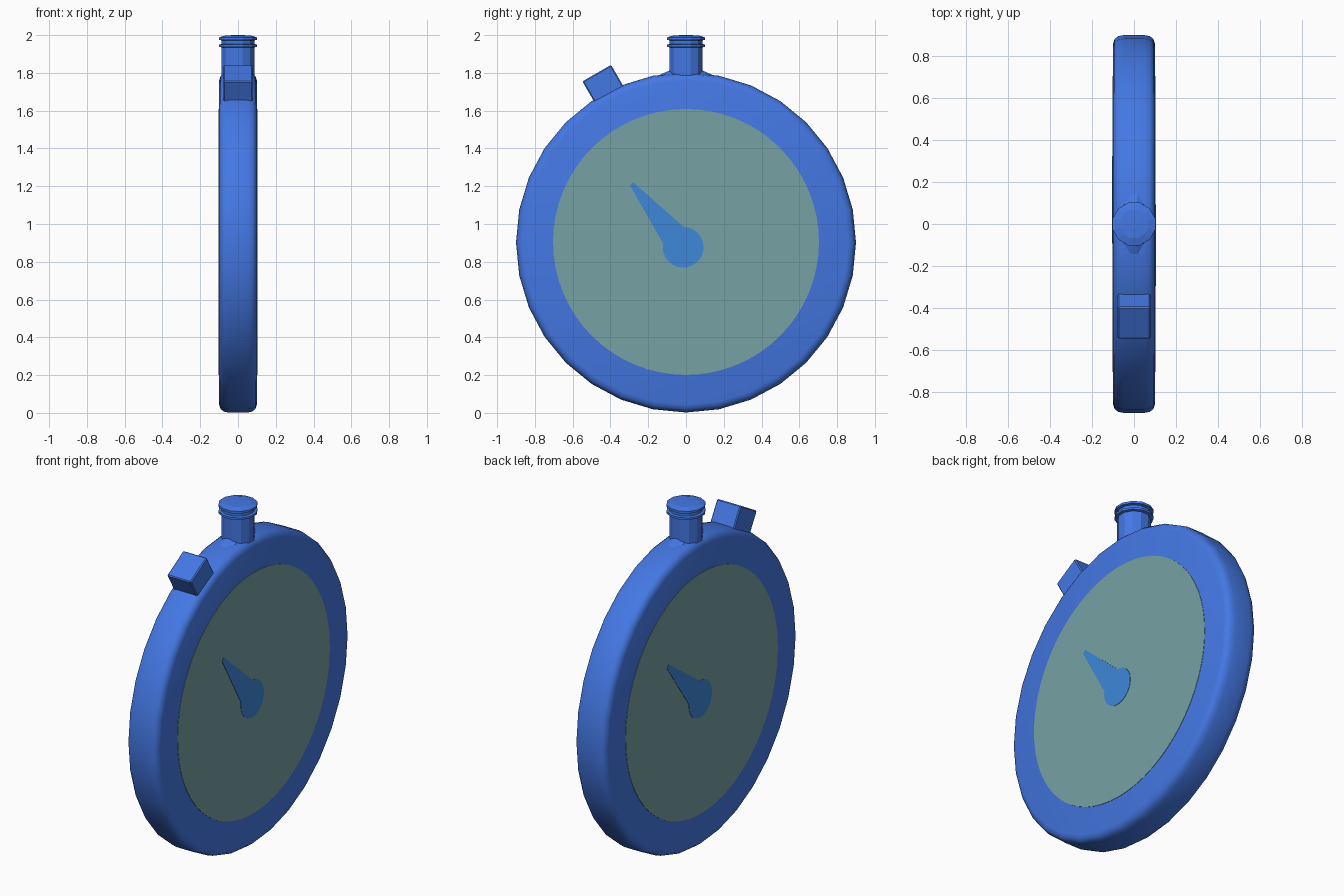
import bpy, bmesh, math
from mathutils import Matrix

if "Cube" in bpy.data.objects:
    bpy.data.objects.remove(bpy.data.objects["Cube"])

CZ = 0.902  # height of the case centre


def material(name, rgb):
    m = bpy.data.materials.new(name)
    lin = [((c / 255 + 0.055) / 1.055) ** 2.4 for c in rgb]
    m.diffuse_color = (*lin, 1)
    m.use_nodes = True
    m.node_tree.nodes["Principled BSDF"].inputs["Base Color"].default_value = m.diffuse_color
    return m


BLUE = material("case_blue", (68, 120, 228))
TEAL = material("dial_grey_teal", (118, 161, 164))
LIGHT = material("needle_light_blue", (62, 135, 218))


def make(name, verts, faces, mat, smooth=None):
    me = bpy.data.meshes.new(name)
    me.from_pydata(verts, [], faces)
    bm = bmesh.new()
    bm.from_mesh(me)
    bmesh.ops.recalc_face_normals(bm, faces=bm.faces)
    bm.to_mesh(me)
    bm.free()
    me.materials.append(mat)
    ob = bpy.data.objects.new(name, me)
    bpy.context.collection.objects.link(ob)
    if smooth:
        bpy.ops.object.select_all(action='DESELECT')
        bpy.context.view_layer.objects.active = ob
        ob.select_set(True)
        bpy.ops.object.shade_smooth_by_angle(angle=math.radians(smooth))
    return ob


def lathe(profile, n, place, offset=0.0):
    """Closed turned solid from (radius, height) points."""
    verts, faces = [], []
    for r, h in profile:
        for i in range(n):
            a = 2 * math.pi * (i + offset) / n
            verts.append(place(r * math.sin(a), r * math.cos(a), h))
    for j in range(len(profile) - 1):
        for i in range(n):
            k = (i + 1) % n
            faces.append((j * n + i, j * n + k, (j + 1) * n + k, (j + 1) * n + i))
    last = (len(profile) - 1) * n
    faces += [tuple(range(n)), tuple(range(last, last + n))]
    return verts, faces


# round case with softened rim
half = [(0.858, 0.1), (0.882, 0.092), (0.895, 0.075), (0.9, 0.05)]
profile = half + [(r, -h) for r, h in reversed(half)]
make("case", *lathe(profile, 32, lambda u, v, h: (h, u, CZ + v)), BLUE, 35)

# dial and needle on each side (back is the front turned half round)
for side, label, tip in ((1, "front", (-0.287, 1.212)), (-1, "back", (-0.315, 1.18))):
    disc = [(0.704, 0.095), (0.704, 0.102)]
    make("dial_" + label,
         *lathe(disc, 64, lambda u, v, h: (side * h, side * u, CZ + 0.003 + v)), TEAL)
    # teardrop outline: round hub joined to a pointed tip
    hy, hz, hr = -0.015, 0.877, 0.108
    ang = math.atan2(tip[1] - hz, tip[0] - hy)
    ca, sa = math.cos(ang), math.sin(ang)
    length = math.hypot(tip[0] - hy, tip[1] - hz)
    pts = [(length, -0.012), (length, 0.012), (0.13, 0.062)]
    pts += [(hr * math.cos(math.radians(d)), hr * math.sin(math.radians(d)))
            for d in range(40, 321, 14)]
    pts += [(0.13, -0.062)]
    n = len(pts)
    verts = [(side * x, side * (hy + p * ca - q * sa), hz + p * sa + q * ca)
             for x in (0.1, 0.104) for p, q in pts]
    faces = [tuple(range(n)), tuple(range(n, 2 * n))]
    faces += [(i, (i + 1) % n, (i + 1) % n + n, i + n) for i in range(n)]
    make("needle_" + label, verts, faces, LIGHT)

# winding stem with two rings and a low cap
stem = [(0.09, 1.75), (0.09, 1.935), (0.105, 1.938), (0.105, 1.95), (0.09, 1.953),
        (0.09, 1.972), (0.105, 1.975), (0.105, 1.988), (0.07, 1.998), (0.02, 2.0)]
make("stem", *lathe(stem, 12, lambda u, v, h: (u, v, h), 0.5), BLUE)

# slight swelling of the rim where the stem meets it
collar = [(0.19, 1.77), (0.092, 1.812)]
make("stem_collar", *lathe(collar, 12, lambda u, v, h: (u * 0.45, v * 1.0, h), 0.5), BLUE)

# square push button, tilted 30 degrees
bm = bmesh.new()
bmesh.ops.create_cube(bm, size=1, matrix=Matrix.Translation((0, -0.43, 1.725))
                      @ Matrix.Rotation(math.radians(30), 4, 'X')
                      @ Matrix.Diagonal((0.155, 0.175, 0.17, 1)))
me = bpy.data.meshes.new("push_button")
bmesh.ops.bevel(bm, geom=bm.edges[:], offset=0.006, segments=1, affect='EDGES')
bm.to_mesh(me)
bm.free()
me.materials.append(BLUE)
bpy.context.collection.objects.link(bpy.data.objects.new("push_button", me))
